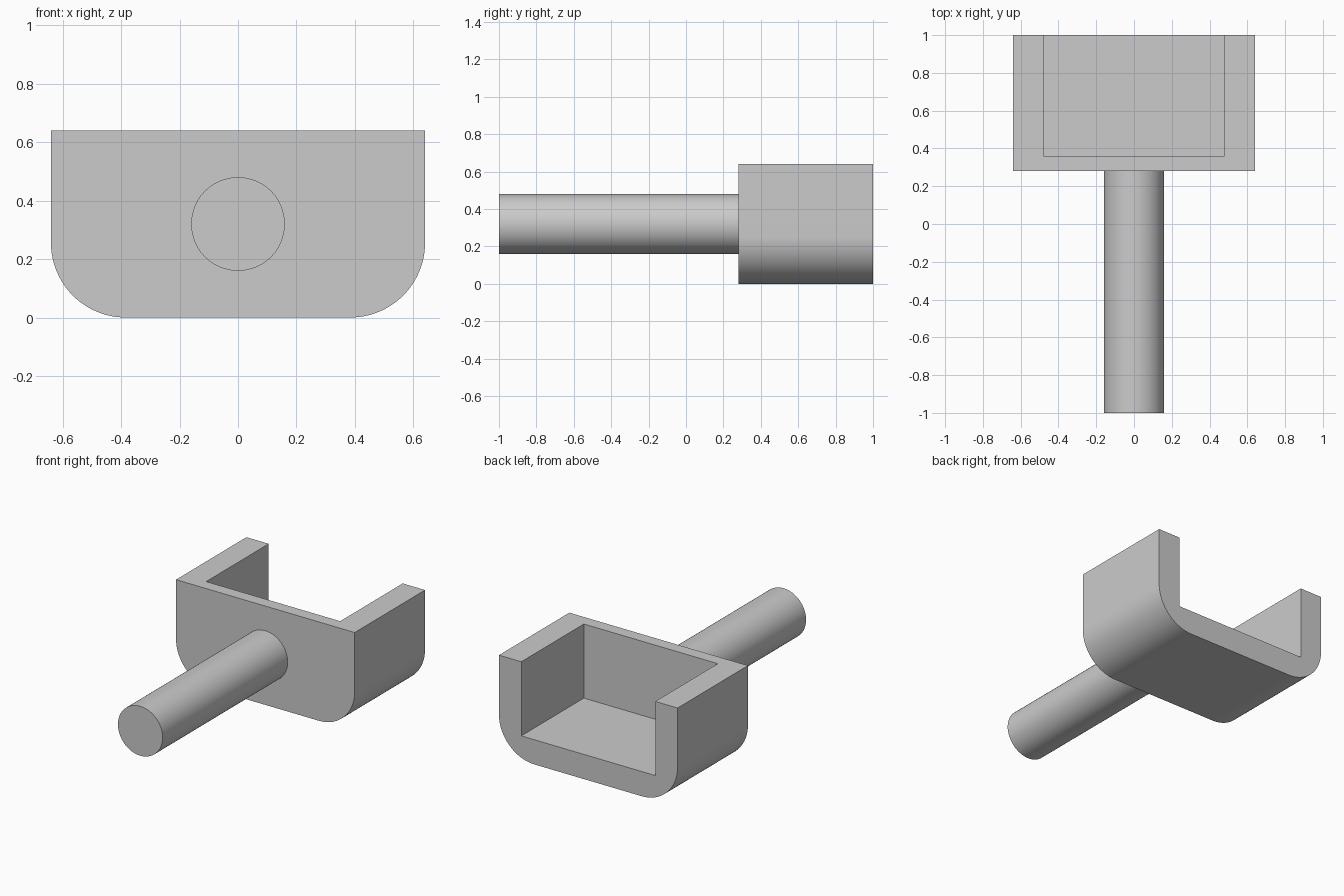
import bpy, bmesh
from math import radians
from mathutils import Matrix, Vector

default = bpy.data.objects.get("Cube")
if default:
    bpy.data.objects.remove(default, do_unlink=True)

grey = bpy.data.materials.new("plain grey")
grey.use_nodes = True
colour = (0.6, 0.6, 0.6, 1)
grey.diffuse_color = colour
grey.node_tree.nodes["Principled BSDF"].inputs["Base Color"].default_value = colour


def add_object(name, bm):
    mesh = bpy.data.meshes.new(name)
    bm.to_mesh(mesh)
    bm.free()
    mesh.materials.append(grey)
    obj = bpy.data.objects.new(name, mesh)
    bpy.context.collection.objects.link(obj)
    return obj


def box(low, high):
    low, high = Vector(low), Vector(high)
    bm = bmesh.new()
    bmesh.ops.create_cube(bm, size=1, matrix=Matrix.Translation((low + high) / 2)
                          @ Matrix.Diagonal((*(high - low), 1)))
    return bm


def smooth(obj):
    bpy.ops.object.select_all(action="DESELECT")
    obj.select_set(True)
    bpy.context.view_layer.objects.active = obj
    bpy.ops.object.shade_smooth_by_angle(angle=radians(30))


# Scoop: block with its two lower long edges rounded
bm = box((-0.64, 0.28, 0), (0.64, 1, 0.64))
lower = [e for e in bm.edges
         if all(v.co.z < 0.01 for v in e.verts)
         and abs(e.verts[0].co.y - e.verts[1].co.y) > 0.1]
bmesh.ops.bevel(bm, geom=lower, offset=0.256, offset_type="OFFSET",
                segments=24, profile=0.5, affect="EDGES")
scoop = add_object("scoop", bm)

# Square-cornered hollow, open at the top and back
hollow = add_object("hollow_cutter", box((-0.48, 0.36, 0.16), (0.48, 1.2, 0.9)))
hollow.hide_render = True
hollow.hide_viewport = True
cut = scoop.modifiers.new("hollow", "BOOLEAN")
cut.operation = "DIFFERENCE"
cut.solver = "EXACT"
cut.object = hollow
bpy.context.view_layer.objects.active = scoop
bpy.ops.object.modifier_apply(modifier=cut.name)
bpy.data.objects.remove(hollow, do_unlink=True)
smooth(scoop)

# Round handle along y
bm = bmesh.new()
bmesh.ops.create_cone(bm, cap_ends=True, segments=96, radius1=0.16, radius2=0.16, depth=1.28,
                      matrix=Matrix.Translation((0, -0.36, 0.32)) @ Matrix.Rotation(radians(90), 4, "X"))
smooth(add_object("handle", bm))
